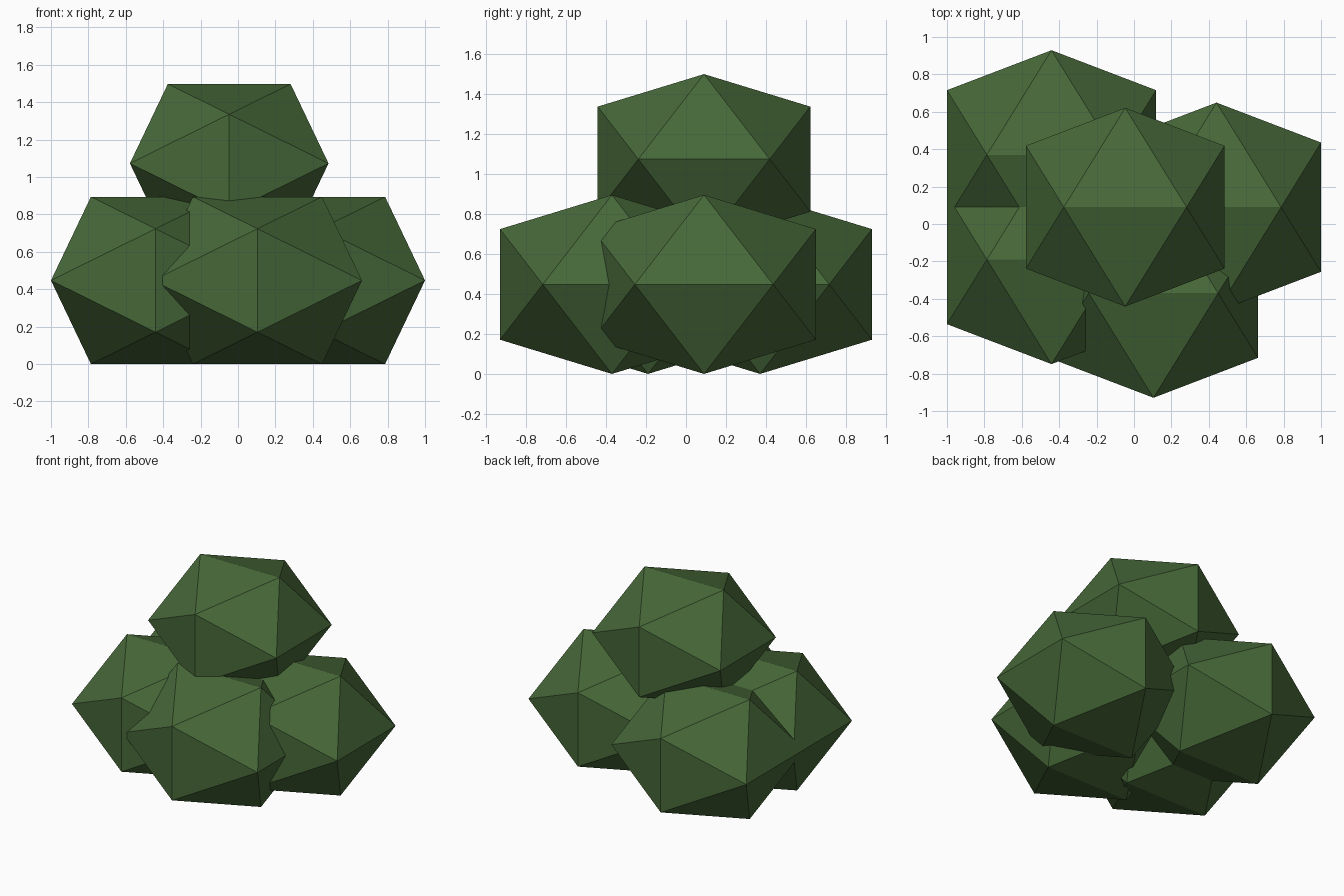
import bpy, bmesh

if "Cube" in bpy.data.objects:
    bpy.data.objects.remove(bpy.data.objects["Cube"])

PHI = (1 + 5 ** 0.5) / 2

leaf = bpy.data.materials.new("leaf_green")
leaf.diffuse_color = (0.062, 0.138, 0.040, 1)
leaf.use_nodes = True
leaf.node_tree.nodes["Principled BSDF"].inputs["Base Color"].default_value = leaf.diffuse_color


def clump(name, centre, radius):
    """Icosahedron with its upper edge along x, flattened slightly in height."""
    bm = bmesh.new()
    for a in (-1, 1):
        for b in (-PHI, PHI):
            for co in ((a, 0, b), (b, a, 0), (0, b, a)):
                bm.verts.new(co)
    bmesh.ops.convex_hull(bm, input=bm.verts[:])
    s = radius / PHI
    bmesh.ops.scale(bm, vec=(s, s, s * 0.8), verts=bm.verts[:])
    bmesh.ops.recalc_face_normals(bm, faces=bm.faces[:])
    mesh = bpy.data.meshes.new(name)
    bm.to_mesh(mesh)
    bm.free()
    mesh.materials.append(leaf)
    obj = bpy.data.objects.new(name, mesh)
    obj.location = centre
    bpy.context.collection.objects.link(obj)
    return obj


# Four lower leaf clumps resting on the ground
R = 0.559
for side, x, y in (("back_left", -0.441, 0.37), ("front_left", -0.441, -0.19),
                   ("right", 0.441, 0.09), ("front", 0.104, -0.37)):
    clump(side + "_leaf_clump", (x, y, R * 0.8), R)

# Smaller clump on top
clump("top_leaf_clump", (-0.047, 0.09, 1.073), 0.531)
